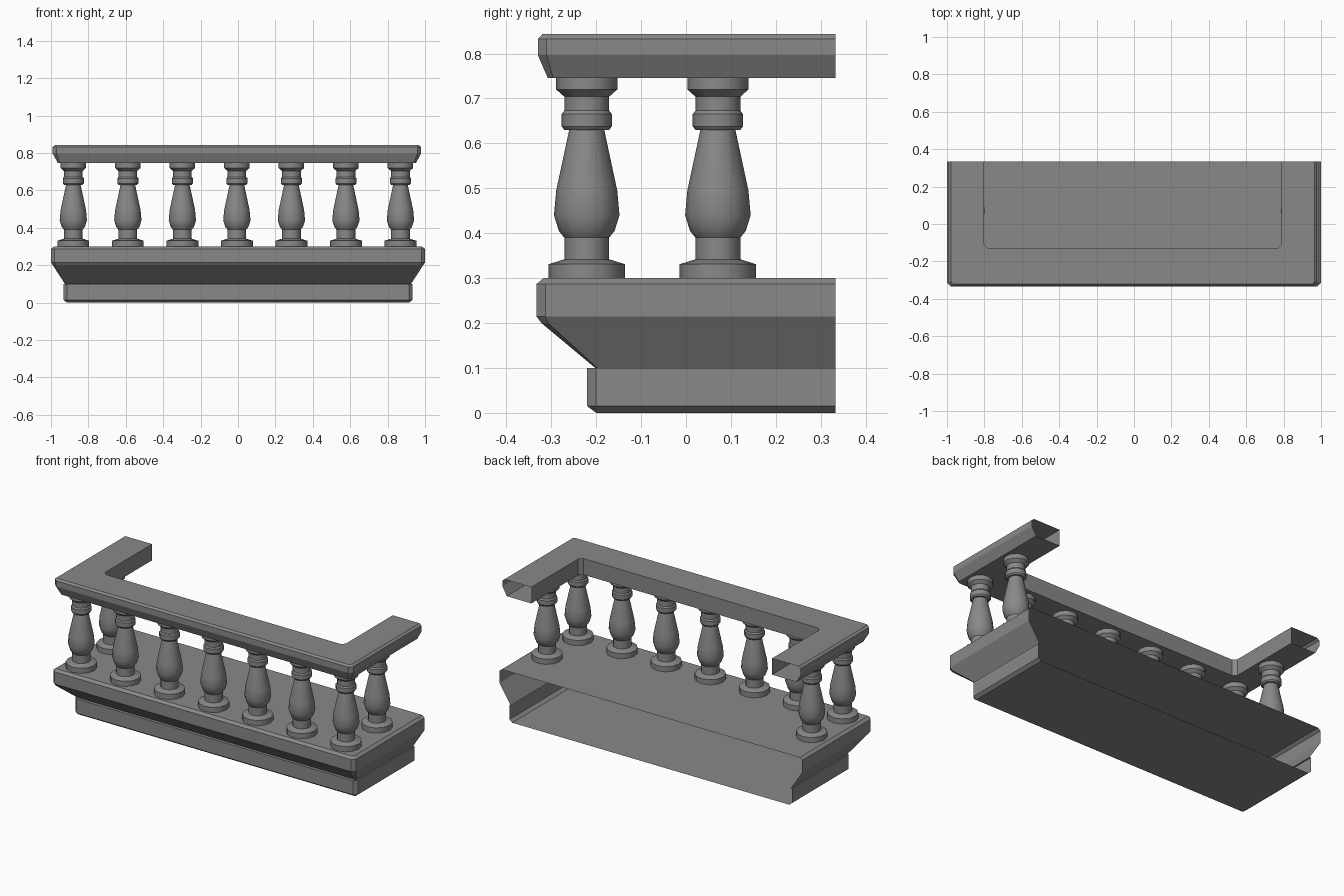
import bpy, bmesh, math
from mathutils import Vector

cube = bpy.data.objects.get("Cube")
if cube:
    bpy.data.objects.remove(cube)

stone = bpy.data.materials.new("grey_stone")
stone.use_nodes = True
stone.diffuse_color = (0.25, 0.25, 0.25, 1)
stone.node_tree.nodes["Principled BSDF"].inputs["Base Color"].default_value = (0.25, 0.25, 0.25, 1)

BACK = 0.333
SHIFT = -0.006  # railing sits slightly off the slab centre


def finish(bm, name, smooth=None, flip=True):
    if flip:
        bmesh.ops.recalc_face_normals(bm, faces=bm.faces)
    mesh = bpy.data.meshes.new(name)
    bm.to_mesh(mesh)
    bm.free()
    mesh.materials.append(stone)
    obj = bpy.data.objects.new(name, mesh)
    bpy.context.collection.objects.link(obj)
    if smooth:
        bpy.ops.object.select_all(action="DESELECT")
        obj.select_set(True)
        bpy.context.view_layer.objects.active = obj
        bpy.ops.object.shade_smooth_by_angle(angle=math.radians(smooth))
    return obj


def u_loop(bm, half, front, z, cut, cx=0):
    """Open U-shaped path with chamfered front corners, ends at the back."""
    right = [(half, BACK), (half, front + cut), (half - cut, front)]
    pts = right + [(-x, y) for x, y in reversed(right)]
    return [bm.verts.new((x + cx, y, z)) for x, y in pts]


def bridge(bm, a, b):
    for i in range(len(a) - 1):
        bm.faces.new((a[i], a[i + 1], b[i + 1], b[i]))


# Balcony slab: shell open at the back, (half width, front, height, chamfer)
bm = bmesh.new()
levels = [(0.915, -0.2, 0, 0.005), (0.933, -0.22, 0.015, 0.02),
          (0.933, -0.22, 0.1, 0.02), (0.925, -0.202, 0.1, 0.005),
          (0.99, -0.322, 0.2, 0.015), (1.0, -0.333, 0.215, 0.02),
          (1.0, -0.333, 0.287, 0.02), (0.983, -0.317, 0.3, 0.008)]
loops = [u_loop(bm, *lv) for lv in levels]
for a, b in zip(loops, loops[1:]):
    bridge(bm, a, b)
bm.faces.new(loops[0])
bm.faces.new(loops[-1])
finish(bm, "balcony_slab")

# Handrail: hollow U-shaped tube with open back ends
bm = bmesh.new()
section = [(0.957, -0.308, 0.746, 0.012), (0.985, -0.33, 0.797, 0.02),
           (0.985, -0.33, 0.832, 0.02), (0.972, -0.32, 0.843, 0.012),
           (0.795, -0.13, 0.843, 0.02), (0.795, -0.13, 0.746, 0.02)]
loops = [u_loop(bm, *lv, cx=SHIFT) for lv in section]
for a, b in zip(loops, loops[1:] + loops[:1]):
    bridge(bm, a, b)
finish(bm, "handrail")

# Turned baluster: (radius, height)
PROFILE = [(0.085, 0.3), (0.085, 0.331), (0.05, 0.342), (0.05, 0.39),
           (0.062, 0.405), (0.073, 0.44), (0.068, 0.495), (0.039, 0.63),
           (0.05, 0.63), (0.056, 0.638), (0.056, 0.665), (0.05, 0.673),
           (0.05, 0.704), (0.068, 0.72), (0.068, 0.746)]
SIDES = 12


def baluster(name, x, y):
    bm = bmesh.new()
    rings = []
    for r, z in PROFILE:
        ring = []
        for i in range(SIDES):
            a = math.tau * i / SIDES
            ring.append(bm.verts.new(Vector((r * math.cos(a), r * math.sin(a), z))))
        rings.append(ring)
    for a, b in zip(rings, rings[1:]):
        bridge(bm, a + a[:1], b + b[:1])
    bm.faces.new(rings[0])
    bm.faces.new(rings[-1])
    obj = finish(bm, name, smooth=35)
    obj.location = (x, y, 0)


# Front row of seven, plus one on each side
for i in range(7):
    baluster(f"front_baluster_{i + 1}", SHIFT + 0.2915 * (i - 3), -0.221)
for side, label in ((1, "left"), (-1, "right")):
    baluster(f"{label}_side_baluster", SHIFT + side * 0.8745, 0.071)
